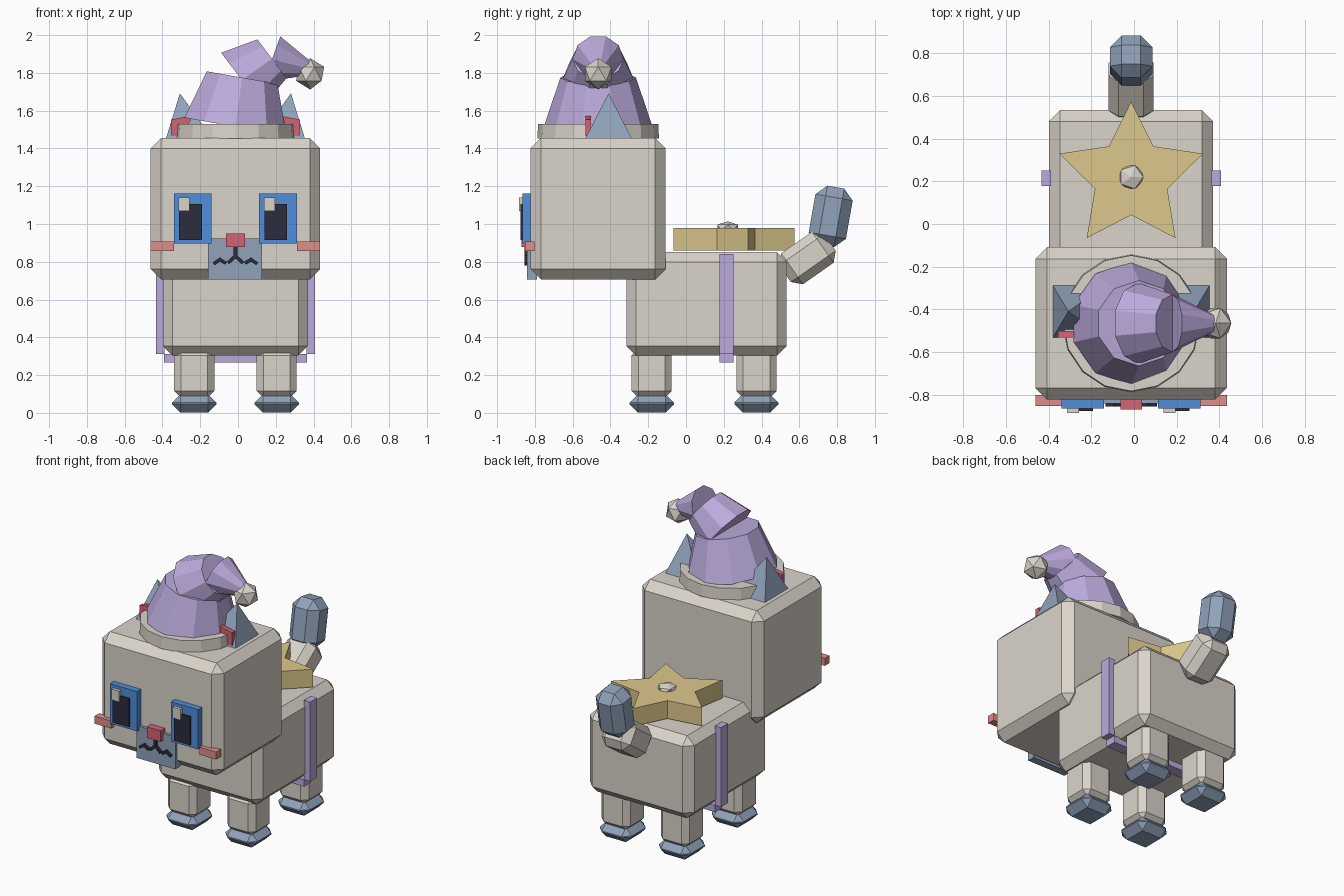
import bpy, bmesh, math
from mathutils import Vector, Matrix

if "Cube" in bpy.data.objects:
    bpy.data.objects.remove(bpy.data.objects["Cube"])

CX = -0.0135          # mid line of the animal
HY = -0.465           # depth of the head and hat centre


def lin(c):
    c /= 255
    return c / 12.92 if c <= 0.04045 else ((c + 0.055) / 1.055) ** 2.4


def mat(name, r, g, b):
    m = bpy.data.materials.new(name)
    m.diffuse_color = (lin(r), lin(g), lin(b), 1)
    m.use_nodes = True
    m.node_tree.nodes["Principled BSDF"].inputs["Base Color"].default_value = m.diffuse_color
    return m


CREAM = mat("cream fur", 218, 212, 202)
SLATE = mat("slate fur", 144, 162, 186)
PURPLE = mat("purple cloth", 188, 170, 220)
GOLD = mat("gold", 220, 200, 140)
BLUE = mat("eye blue", 80, 142, 218)
DARK = mat("dark", 44, 44, 62)
ROSE = mat("rose", 212, 100, 118)
BLUSH = mat("blush", 222, 142, 138)


def finish(name, bm, material):
    bmesh.ops.recalc_face_normals(bm, faces=bm.faces)
    me = bpy.data.meshes.new(name)
    bm.to_mesh(me)
    bm.free()
    me.materials.append(material)
    ob = bpy.data.objects.new(name, me)
    bpy.context.collection.objects.link(ob)
    return ob


def box(name, centre, size, material, bevel=0, lean=0, roll=0):
    """Box with chamfered edges; lean tips its top back, roll turns it in the front plane."""
    bm = bmesh.new()
    bmesh.ops.create_cube(bm, size=1, matrix=Matrix.Diagonal((*size, 1)))
    if bevel:
        bmesh.ops.bevel(bm, geom=bm.edges[:], offset=bevel, segments=1, affect='EDGES')
    rot = Matrix.Rotation(-math.radians(lean), 4, 'X') @ Matrix.Rotation(roll, 4, 'Y')
    bmesh.ops.transform(bm, matrix=Matrix.Translation(centre) @ rot, verts=bm.verts)
    return finish(name, bm, material)


def span(name, x, y, z, material, bevel=0):
    """Box from its limits on each axis."""
    lims = (x, y, z)
    return box(name, [(a + b) / 2 for a, b in lims], [b - a for a, b in lims], material, bevel)


def prism(name, pts, depth, material):
    """Extrude a closed loop of 3D points by the depth vector."""
    bm = bmesh.new()
    f = bm.faces.new([bm.verts.new(p) for p in pts])
    g = bmesh.ops.extrude_face_region(bm, geom=[f])
    bmesh.ops.translate(bm, vec=depth, verts=[v for v in g["geom"] if isinstance(v, bmesh.types.BMVert)])
    return finish(name, bm, material)


def frustum(name, c0, r0, c1, r1, lean, material, sides=10):
    """Capped cone between two ring centres (x, z), rings leaning to the right."""
    bm = bmesh.new()
    a = math.radians(lean)
    d = Vector((math.cos(a), 0, -math.sin(a)))
    rings = []
    for c, r in ((c0, r0), (c1, r1)):
        mid = Vector((c[0], HY, c[1]))
        rings.append([bm.verts.new(mid + r * (math.cos(t) * Vector((0, 1, 0)) + math.sin(t) * d))
                      for t in (i * math.tau / sides for i in range(sides))])
    for i in range(sides):
        j = (i + 1) % sides
        bm.faces.new((rings[0][i], rings[0][j], rings[1][j], rings[1][i]))
    bm.faces.new(rings[0])
    bm.faces.new(rings[1])
    return finish(name, bm, material)


def ball(name, centre, radius, material, squash=1):
    bm = bmesh.new()
    bmesh.ops.create_icosphere(bm, subdivisions=1, radius=radius)
    bmesh.ops.scale(bm, vec=(1, 1, squash), verts=bm.verts)
    bmesh.ops.translate(bm, vec=centre, verts=bm.verts)
    return finish(name, bm, material)


# Head and body
span("head", (-0.462, 0.435), (-0.823, -0.108), (0.707, 1.455), CREAM, 0.055)
span("body", (-0.398, 0.371), (-0.316, 0.533), (0.303, 0.852), CREAM, 0.052)

# Legs and paws
for side, s in (("left", -1), ("right", 1)):
    for end, y in (("front", -0.182), ("back", 0.373)):
        x = CX + s * 0.218
        box(f"{end}_{side}_leg", (x, y, 0.21), (0.213, 0.213, 0.26), CREAM, 0.036)
        box(f"{end}_{side}_paw", (x, y, 0.05), (0.235, 0.235, 0.098), SLATE, 0.045)

# Tail
box("tail_base", (CX, 0.643, 0.82), (0.21, 0.2, 0.29), CREAM, 0.046, lean=55)
box("tail_tip", (CX, 0.766, 1.04), (0.2, 0.2, 0.315), SLATE, 0.055, lean=10)

# Eyes: the highlight sits on the same side in both
for side, s in (("left", -1), ("right", 1)):
    x = CX + s * 0.226
    box(f"{side}_eye", (x, -0.835, 1.03), (0.2, 0.06, 0.265), BLUE)
    box(f"{side}_pupil", (x - 0.012, -0.85, 1.01), (0.12, 0.05, 0.19), DARK)
    box(f"{side}_eye_glint", (x - 0.046, -0.86, 1.105), (0.057, 0.05, 0.073), CREAM)
    box(f"{side}_cheek", (CX + s * 0.387, -0.827, 0.883), (0.123, 0.05, 0.05), BLUSH)

# Muzzle, nose and mouth
span("muzzle", (-0.158, 0.128), (-0.842, -0.79), (0.707, 0.922), SLATE)
span("nose", (CX - 0.05, CX + 0.05), (-0.87, -0.80), (0.877, 0.95), ROSE)
box("mouth_stem", (CX, -0.843, 0.85), (0.02, 0.026, 0.07), DARK)
for s in (-1, 1):
    for k, (x, z, roll) in enumerate(((0.022, 0.81, 0.75), (0.062, 0.802, -0.55), (0.095, 0.803, 0.6))):
        if k == 1:
            continue
        box(f"mouth_curve_{k}", (CX + s * x, -0.843, z), (0.05, 0.026, 0.018), DARK, roll=s * roll)
    box("mouth_hook", (CX + s * 0.067, -0.843, 0.802), (0.04, 0.026, 0.018), DARK, roll=-s * 0.5)

# Ears: four-sided spikes leaning outwards, with rose inner plates
for side, s in (("left", -1), ("right", 1)):
    bm = bmesh.new()
    base = [bm.verts.new((CX + s * (0.245 + i * 0.122), -0.41 + j * 0.122, 1.455))
            for i, j in ((1, 1), (1, -1), (-1, -1), (-1, 1))]
    tip = bm.verts.new((CX + s * 0.294, -0.41, 1.692))
    bm.faces.new(base)
    for i in range(4):
        bm.faces.new((base[i], base[(i + 1) % 4], tip))
    finish(f"{side}_ear", bm, SLATE)
    prism(f"{side}_inner_ear",
          [(CX + s * x, -0.532, z) for x, z in
           ((0.342, 1.552), (0.245, 1.572), (0.235, 1.55), (0.30, 1.465), (0.342, 1.465))],
          (0, 0.03, 0), ROSE)

# Hat: brim, three bent cone sections and a pompom
frustum("hat_brim", (CX, 1.452), 0.322, (CX, 1.53), 0.318, 0, CREAM, 16)
frustum("hat_lower", (CX, 1.515), 0.288, (0.022, 1.775), 0.2, 10, PURPLE)
frustum("hat_middle", (0.02, 1.762), 0.19, (0.18, 1.875), 0.135, 53, PURPLE)
frustum("hat_tip", (0.18, 1.872), 0.135, (0.365, 1.825), 0.045, 110, PURPLE)
ball("hat_pompom", (0.382, HY, 1.795), 0.083, CREAM)

# Strap around the belly
for side, s in (("left", -1), ("right", 1)):
    box(f"{side}_strap", (CX + s * 0.398, 0.214, 0.576), (0.045, 0.073, 0.53), PURPLE)
box("belly_strap", (CX, 0.214, 0.288), (0.755, 0.073, 0.045), PURPLE)

# Star on the back with a knob
star = []
for i in range(10):
    r = 0.178 if i % 2 else 0.354
    a = math.pi / 2 + i * math.pi / 5
    star.append((CX + r * math.cos(a), 0.22 + r * math.sin(a), 0.86))
prism("star", star, (0, 0, 0.12), GOLD)
ball("star_knob", (CX, 0.22, 0.982), 0.064, CREAM, 0.5)
